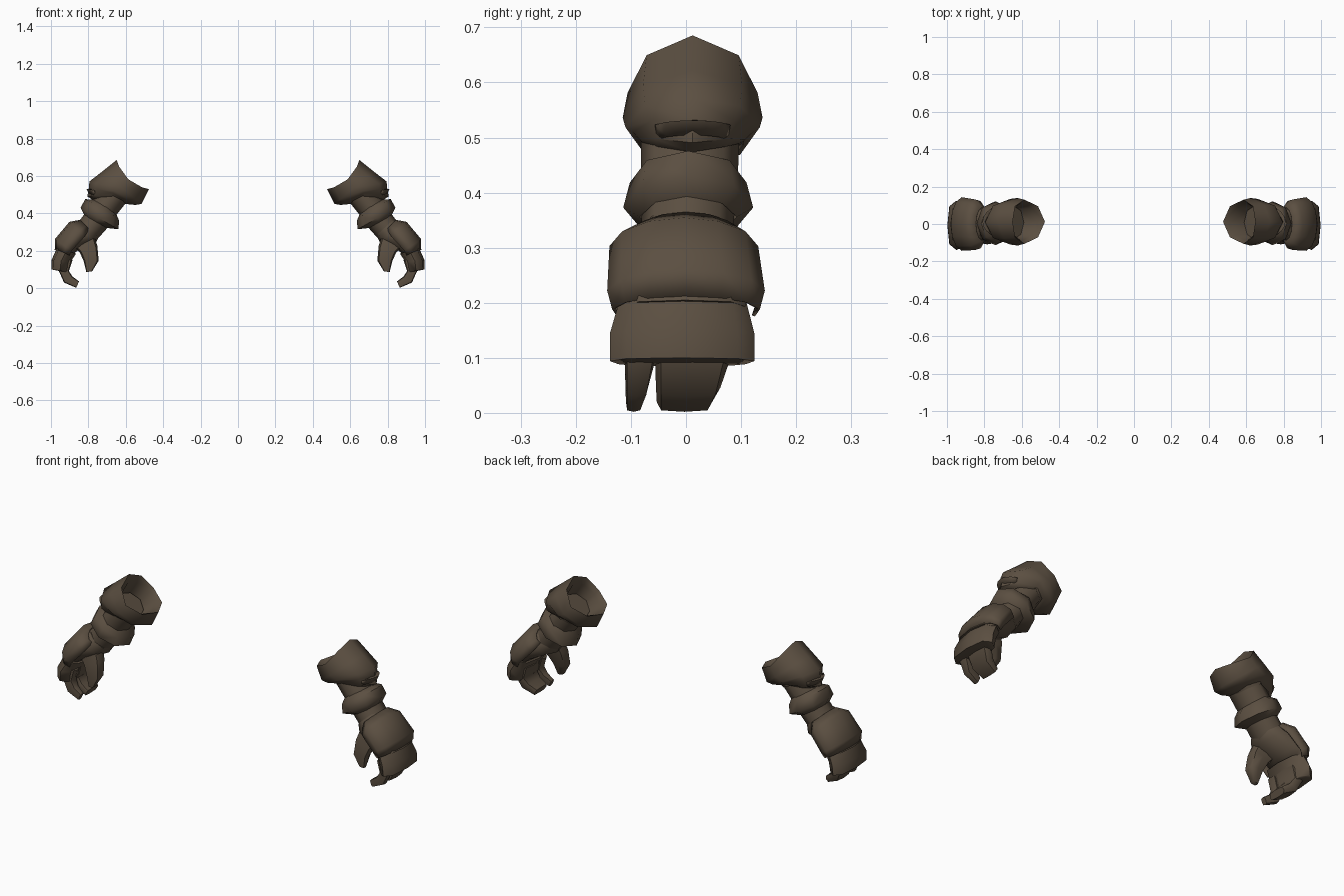
import bpy, bmesh, math

leather = bpy.data.materials.new("dark brown")
leather.diffuse_color = (0.105, 0.078, 0.053, 1)

AX, AZ = 0.67, -0.742          # forearm direction in the xz plane


def arm(s, u):
    """Point at distance s down the forearm, u outward from its axis."""
    return 0.56 + AX * s - AZ * u, 0.605 + AZ * s + AX * u


def world(x, z):
    return x, z


def loft(name, rings, frame=world, n=8, arc=None, box=0.0,
         caps=(False, False), thick=0.0):
    """Rings: outer point (2), inner point (2), half width, y centre, side shift."""
    bm = bmesh.new()
    rows = []
    for a, b, c, d, w, yc, k in rings:
        xo, zo = frame(a, b)
        xi, zi = frame(c, d)
        row = []
        for j in range(n):
            if arc:
                t = math.radians(-arc + 2 * arc * j / (n - 1))
            else:
                t = 2 * math.pi * j / n
            co, si = math.cos(t), math.sin(t)
            q = max(abs(co), abs(si)) ** box
            shift = k * si * si
            row.append(bm.verts.new((
                (xo + xi) / 2 + (xo - xi) / 2 * co / q + AX * shift,
                yc + w * si / q,
                (zo + zi) / 2 + (zo - zi) / 2 * co / q + AZ * shift)))
        rows.append(row)
    for r0, r1 in zip(rows, rows[1:]):
        for j in range(n - 1 if arc else n):
            m = (j + 1) % n
            bm.faces.new((r0[j], r0[m], r1[m], r1[j]))
    if caps[0]:
        bm.faces.new(rows[0])
    if caps[1]:
        bm.faces.new(rows[-1])
    bmesh.ops.recalc_face_normals(bm, faces=bm.faces)
    me = bpy.data.meshes.new(name)
    bm.to_mesh(me)
    bm.free()
    me.materials.append(leather)
    ob = bpy.data.objects.new(name, me)
    bpy.context.collection.objects.link(ob)
    bpy.context.view_layer.objects.active = ob
    ob.select_set(True)
    bpy.ops.object.shade_smooth_by_angle(angle=math.radians(55))
    ob.select_set(False)
    if thick:
        mod = ob.modifiers.new("thickness", 'SOLIDIFY')
        mod.thickness = thick
        mod.offset = 0
    mod = ob.modifiers.new("other_side", 'MIRROR')
    mod.use_axis = (True, False, False)
    return ob


# Flared upper guard: inner lining, saddle-shaped rim, long outer elbow side
loft("elbow_guard", [
    (.18, .080, .15, -.070, .092, .012, 0),
    (.04, .092, .04, -.090, .102, .012, .02),
    (.00, .120, .00, -.113, .118, .012, .035),
    (.10, .136, .085, -.137, .127, .012, 0),
    (.183, .151, .112, -.115, .122, .012, -.015),
    (.212, .128, .130, -.090, .108, .012, -.025),
    (.250, .106, .145, -.070, .096, .012, -.035),
    (.245, .075, .145, -.066, .088, .010, -.035)], arm)

# Small pointed lip on the elbow
loft("elbow_lip", [
    (.20, .110, .20, -.06, .080, .012, 0),
    (.222, .134, .20, -.07, .088, .012, -.03),
    (.232, .108, .21, -.06, .082, .012, -.02)],
    arm, n=7, arc=50, thick=.004)

# Forearm tube
loft("forearm", [
    (.12, .08, .12, -.070, .090, .008, 0),
    (.235, .072, .235, -.077, .088, .006, 0),
    (.31, .055, .31, -.087, .084, .004, 0),
    (.40, .048, .40, -.088, .084, 0, 0)], arm, caps=(True, True))

# Flared wrist cuff
loft("wrist_cuff", [
    (.232, .060, .215, -.070, .086, .006, 0),
    (.268, .104, .232, -.108, .106, .004, 0),
    (.318, .092, .269, -.135, .118, .004, 0),
    (.335, .050, .305, -.085, .088, .004, 0)], arm)

# Palm block
loft("palm", [
    (.36, .045, .36, -.082, .080, -.002, 0),
    (.41, .060, .40, -.094, .106, -.002, 0),
    (.52, .060, .49, -.052, .116, -.002, 0),
    (.58, .045, .53, -.045, .110, -.002, 0)], arm, box=.2, caps=(True, True))

# Rounded plate over the back of the hand
loft("hand_plate", [
    (.845, .362, .775, .295, .088, 0, 0),
    (.900, .352, .785, .240, .133, -.004, 0),
    (.977, .260, .850, .175, .141, 0, 0),
    (.975, .212, .870, .160, .132, 0, 0)], n=9, arc=112, thick=.006)

# Knuckle plate across all fingers
loft("knuckle_plate", [
    (.968, .215, .865, .185, .116, -.006, 0),
    (.997, .150, .895, .140, .131, -.007, 0),
    (.998, .100, .905, .088, .131, -.007, 0),
    (.958, .092, .910, .085, .116, -.007, 0)], box=.25, caps=(True, True))


# Curled fingers: a single index finger and a joined group
def finger(name, y_top, w_top, y_tip, w_tip):
    mid_y, mid_w = (y_top + y_tip) / 2, (w_top + w_tip) / 2
    loft(name, [
        (.980, .160, .885, .150, w_top, y_top, 0),
        (.957, .090, .904, .092, w_top, y_top, 0),
        (.930, .030, .885, .062, mid_w, mid_y, 0),
        (.865, .002, .850, .036, w_tip, y_tip, 0)], box=.5, caps=(True, True))


finger("index_finger", -.084, .027, -.095, .014)
finger("joined_fingers", .011, .067, -.003, .050)

# Thumb
loft("thumb", [
    (.870, .215, .765, .270, .040, -.055, 0),
    (.846, .190, .752, .225, .037, -.066, 0),
    (.826, .148, .745, .147, .030, -.079, 0),
    (.811, .086, .780, .090, .013, -.089, 0)], box=.4, caps=(True, True))
